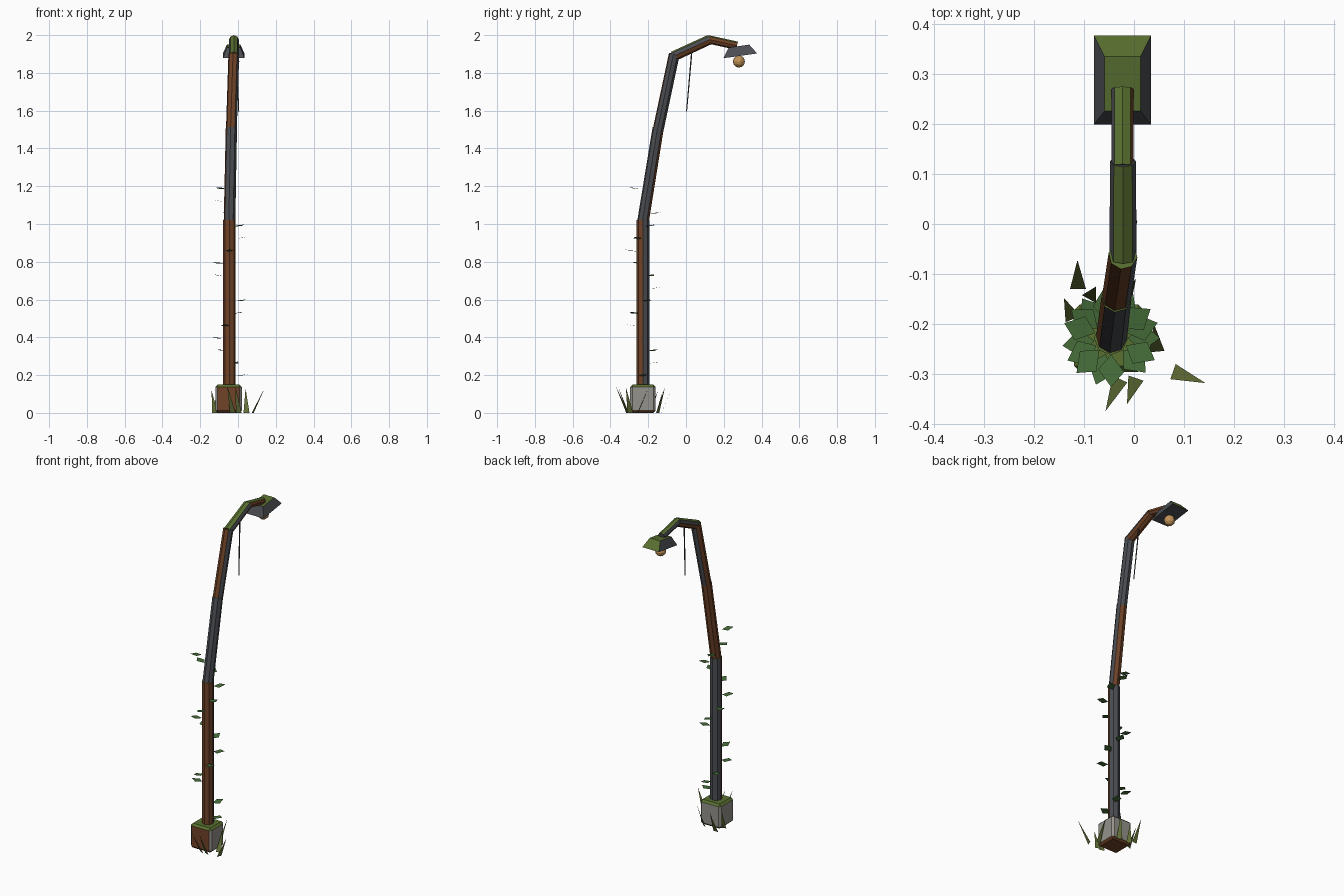
import bpy, bmesh
from math import cos, sin, radians
from mathutils import Vector, Matrix

if "Cube" in bpy.data.objects:
    bpy.data.objects.remove(bpy.data.objects["Cube"])


def mat(name, r, g, b):
    m = bpy.data.materials.new(name)
    m.diffuse_color = (r, g, b, 1)
    m.use_nodes = True
    m.node_tree.nodes["Principled BSDF"].inputs["Base Color"].default_value = m.diffuse_color
    return m


METAL = mat("metal", 0.07, 0.075, 0.085)
RUST = mat("rust", 0.16, 0.055, 0.02)
MOSS = mat("moss", 0.10, 0.16, 0.03)
STONE = mat("stone", 0.30, 0.29, 0.26)
BULB = mat("bulb", 0.55, 0.30, 0.10)
LEAF = mat("leaf", 0.06, 0.15, 0.04)
GRASS = mat("grass", 0.13, 0.17, 0.04)


def finish(bm, name, mats, paint=None):
    """Turn a bmesh into an object; paint(normal) picks the material slot."""
    bm.normal_update()
    if paint:
        for f in bm.faces:
            f.material_index = paint(f.normal)
    me = bpy.data.meshes.new(name)
    bm.to_mesh(me)
    bm.free()
    for m in mats:
        me.materials.append(m)
    ob = bpy.data.objects.new(name, me)
    bpy.context.collection.objects.link(ob)
    return ob


def tube(name, a, b, r1, r2, rust_dir, sides=8):
    """Capped straight tube, rusty on one side and mossy on top."""
    a, b = Vector(a), Vector(b)
    d = b - a
    bm = bmesh.new()
    bmesh.ops.create_cone(bm, cap_ends=True, segments=sides, radius1=r1, radius2=r2, depth=d.length)
    rot = d.to_track_quat('Z', 'Y').to_matrix().to_4x4()
    bmesh.ops.transform(bm, matrix=Matrix.Translation((a + b) / 2) @ rot, verts=bm.verts)
    rust = Vector(rust_dir)

    def paint(n):
        if n.z > 0.5:
            return 2
        return 1 if n.dot(rust) > 0.2 else 0
    return finish(bm, name, [METAL, RUST, MOSS], paint)


# Stone footing
PX, PY = -0.046, -0.228
bm = bmesh.new()
bmesh.ops.create_cube(bm, size=1)
bmesh.ops.scale(bm, vec=(0.14, 0.135, 0.15), verts=bm.verts)
bmesh.ops.bevel(bm, geom=bm.edges[:], offset=0.012, segments=1, affect='EDGES')
bmesh.ops.translate(bm, vec=(-0.05, PY, 0.075), verts=bm.verts)
finish(bm, "footing", [STONE, RUST, MOSS],
       lambda n: 2 if n.z > 0.5 else 1 if n.z < -0.5 or n.y < -0.8 else 0)

# Bent post and arm, made of straight pieces
tube("lower_post", (PX, PY, 0.13), (PX, PY, 1.02), 0.034, 0.034, (0, -1, 0))
tube("middle_post", (-0.045, -0.228, 1.01), (-0.035, -0.147, 1.51), 0.031, 0.030, (-0.7, 0.7, 0))
tube("upper_post", (-0.035, -0.147, 1.50), (-0.022, -0.062, 1.90), 0.029, 0.029, (-0.7, -0.7, 0))
tube("arm", (-0.022, -0.068, 1.887), (-0.022, 0.125, 1.976), 0.027, 0.026, (0, 0, -1))
tube("arm_tip", (-0.023, 0.115, 1.978), (-0.023, 0.27, 1.944), 0.022, 0.022, (1, 0, 0))

# Hanging wire
tube("wire", (-0.01, 0.032, 1.93), (0.004, 0.003, 1.595), 0.004, 0.003, (0, 0, -1), 4)

# Tilted lamp shade
bm = bmesh.new()
bmesh.ops.create_cube(bm, size=1)
bmesh.ops.scale(bm, vec=(0.114, 0.18, 0.052), verts=bm.verts)
top = [v for v in bm.verts if v.co.z > 0]
bmesh.ops.scale(bm, vec=(0.63, 0.61, 1), verts=top)
bmesh.ops.transform(bm, matrix=Matrix.Translation((-0.023, 0.284, 1.916))
                    @ Matrix.Rotation(radians(8), 4, 'X'), verts=bm.verts)
finish(bm, "lamp_shade", [METAL, MOSS],
       lambda n: 1 if n.z > 0.9 or (n.z > 0 and n.y > 0.5) else 0)

# Bulb
bm = bmesh.new()
bmesh.ops.create_uvsphere(bm, u_segments=10, v_segments=6, radius=0.032)
bmesh.ops.translate(bm, vec=(-0.023, 0.28, 1.86), verts=bm.verts)
finish(bm, "bulb", [BULB])

# Ivy leaves spiralling up the post
bm = bmesh.new()
for i in range(16):
    ang = 1.1 * i
    out = Vector((cos(ang), sin(ang), 0))
    side = Vector((-sin(ang), cos(ang), 0))
    root = Vector((PX, PY, 0.195 + 0.066 * i))
    pts = [root + out * 0.033,
           root + out * 0.062 - side * 0.026 + Vector((0, 0, 0.002)),
           root + out * 0.098 + Vector((0, 0, 0.010)),
           root + out * 0.068 + side * 0.026 + Vector((0, 0, 0.006))]
    bm.faces.new([bm.verts.new(p) for p in pts])
finish(bm, "ivy_leaves", [LEAF])

# Grass blades round the footing: base x, y and tip x, y, z
blades = [(-0.112, -0.130, -0.113, -0.072, 0.13), (0.078, -0.295, 0.143, -0.318, 0.135),
          (-0.028, -0.310, -0.057, -0.374, 0.145), (0.004, -0.308, -0.014, -0.360, 0.14),
          (0.045, -0.255, 0.040, -0.200, 0.13), (-0.020, -0.150, 0.004, -0.110, 0.14),
          (-0.122, -0.190, -0.140, -0.148, 0.12), (-0.090, -0.150, -0.076, -0.125, 0.11)]
bm = bmesh.new()
for bx, by, tx, ty, tz in blades:
    base, tip = Vector((bx, by, 0)), Vector((tx, ty, tz))
    side = (tip - base).cross(Vector((0, 0, 1))).normalized() * 0.016
    bm.faces.new([bm.verts.new(p) for p in (base - side, base + side, tip)])
finish(bm, "grass_blades", [GRASS])
